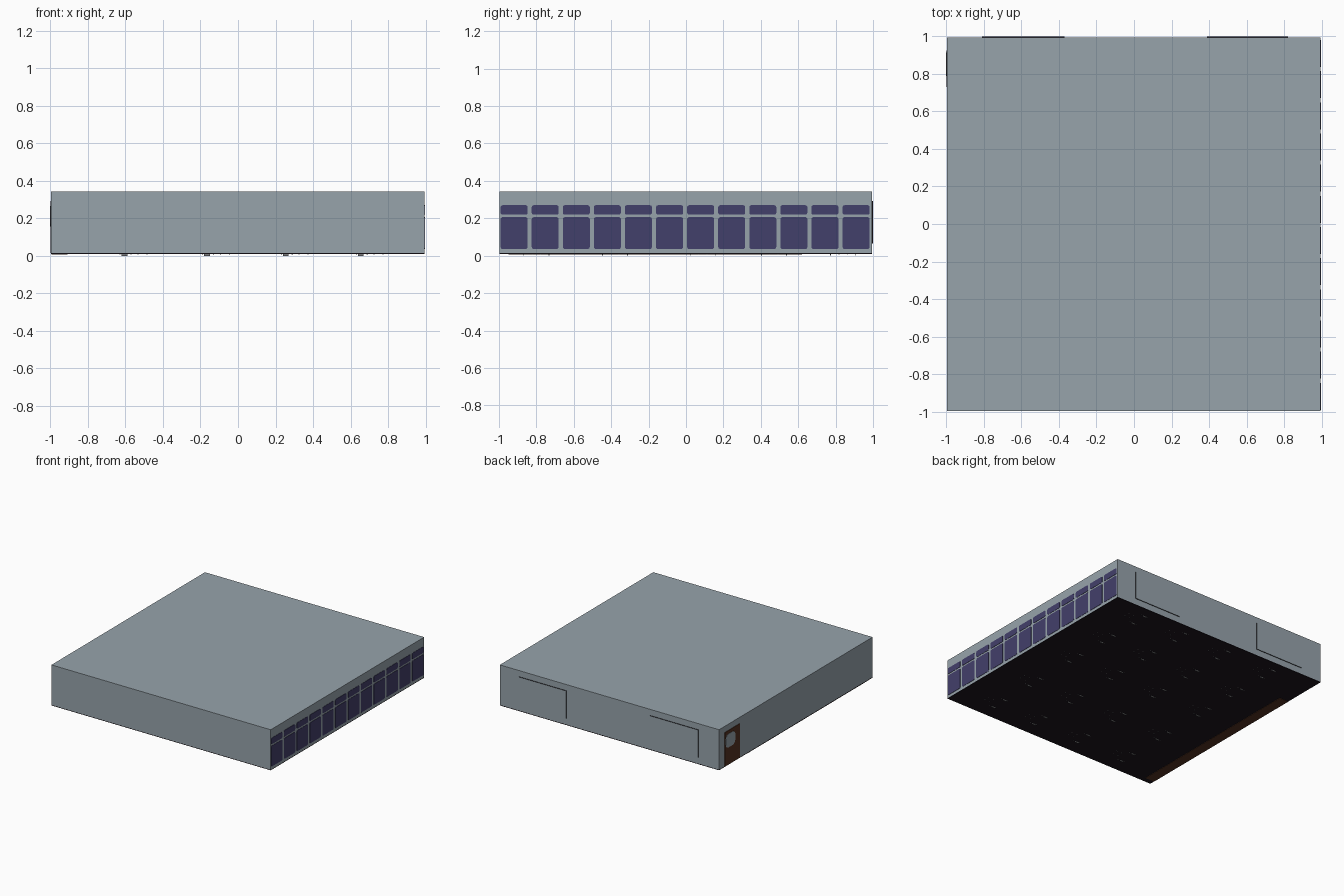
import bpy, bmesh, math

if "Cube" in bpy.data.objects:
    bpy.data.objects.remove(bpy.data.objects["Cube"])

def mat(name, r, g, b):
    m = bpy.data.materials.new(name)
    m.diffuse_color = (r, g, b, 1)
    m.use_nodes = True
    m.node_tree.nodes["Principled BSDF"].inputs["Base Color"].default_value = m.diffuse_color
    return m

GREY = mat("wall grey", 0.31, 0.37, 0.41)
BLUE = mat("window indigo", 0.055, 0.05, 0.145)
BROWN = mat("door brown", 0.09, 0.032, 0.016)
DARK = mat("floor dark", 0.012, 0.008, 0.013)
STEEL = mat("leg steel", 0.2, 0.2, 0.21)

def finish(name, bm, *mats):
    bmesh.ops.recalc_face_normals(bm, faces=bm.faces)
    me = bpy.data.meshes.new(name)
    bm.to_mesh(me)
    bm.free()
    ob = bpy.data.objects.new(name, me)
    bpy.context.collection.objects.link(ob)
    for m in mats:
        me.materials.append(m)
    return ob

def add_box(bm, lo, hi):
    vs = bmesh.ops.create_cube(bm, size=1)["verts"]
    for v in vs:
        for i in range(3):
            v.co[i] = lo[i] if v.co[i] < 0 else hi[i]

def box(name, lo, hi, m):
    bm = bmesh.new()
    add_box(bm, lo, hi)
    return finish(name, bm, m)

def add_panel(bm, x0, x1, y0, y1, z0, z1, r):
    """Plate facing x with rounded corners."""
    pts = []
    for cy, cz, a0 in ((y1 - r, z1 - r, 0), (y0 + r, z1 - r, 90),
                       (y0 + r, z0 + r, 180), (y1 - r, z0 + r, 270)):
        for k in range(4):
            a = math.radians(a0 + 30 * k)
            pts.append((cy + r * math.cos(a), cz + r * math.sin(a)))
    f = bm.faces.new([bm.verts.new((x0, y, z)) for y, z in pts])
    ext = bmesh.ops.extrude_face_region(bm, geom=[f])["geom"]
    for v in ext:
        if isinstance(v, bmesh.types.BMVert):
            v.co.x = x1

# room shell and floor
box("room_walls", (-0.996, -0.996, 0.014), (0.994, 0.994, 0.342), GREY)
box("floor", (-0.996, -0.996, 0.009), (0.994, 0.994, 0.0145), DARK)

# window wall: tall pane with a short one above, twelve times
bm = bmesh.new()
for i in range(12):
    y = -0.991 + i * 0.1662
    add_panel(bm, 0.992, 0.9965, y, y + 0.144, 0.036, 0.206, 0.01)
    add_panel(bm, 0.992, 0.9965, y, y + 0.144, 0.219, 0.270, 0.01)
finish("windows", bm, BLUE)

# door with a glazed opening
box("door", (-1.0, 0.73, 0.014), (-0.99, 0.925, 0.292), BROWN)
bm = bmesh.new()
add_panel(bm, -1.002, -0.998, 0.79, 0.915, 0.155, 0.265, 0.035)
finish("door_glazing", bm, GREY)

# two rear boards: dark edges, wall-coloured backs
for n, x0, x1 in (("left", -0.81, -0.37), ("right", 0.39, 0.82)):
    bm = bmesh.new()
    add_box(bm, (x0, 0.985, 0.064), (x1, 1.0, 0.292))
    bm.normal_update()
    for f in bm.faces:
        f.material_index = 0 if f.normal.y > 0.5 else 1
    finish(n + "_rear_board", bm, GREY, DARK)

# teaching platform along the door wall, just under floor level
box("teaching_platform", (-0.994, -0.95, 0.006), (-0.91, 0.62, 0.03), BROWN)

# desks and stools, whose legs poke through the floor
tops, legs = bmesh.new(), bmesh.new()
for x in (0.70, 0.30, -0.12, -0.56):
    for y in (0.84, 0.47, 0.09, -0.38, -0.80):
        for dx, hw, hd, h in ((-0.04, 0.075, 0.035, 0.11), (0.05, 0.03, 0.03, 0.07)):
            add_box(tops, (x + dx - hd, y - hw, h), (x + dx + hd, y + hw, h + 0.008))
            for sx in (-1, 1):
                for sy in (-1, 1):
                    px, py = x + dx + sx * (hd - 0.006), y + sy * (hw - 0.008)
                    add_box(legs, (px - 0.003, py - 0.002, 0.007),
                            (px + 0.003, py + 0.002, h))
                # runner foot
        add_box(legs, (x - 0.06, y - 0.069, 0.0), (x - 0.03, y - 0.065, 0.02))
        add_box(legs, (x - 0.06, y + 0.065, 0.0), (x - 0.03, y + 0.069, 0.02))
finish("desk_and_stool_tops", tops, BROWN)
finish("desk_and_stool_legs", legs, STEEL)
